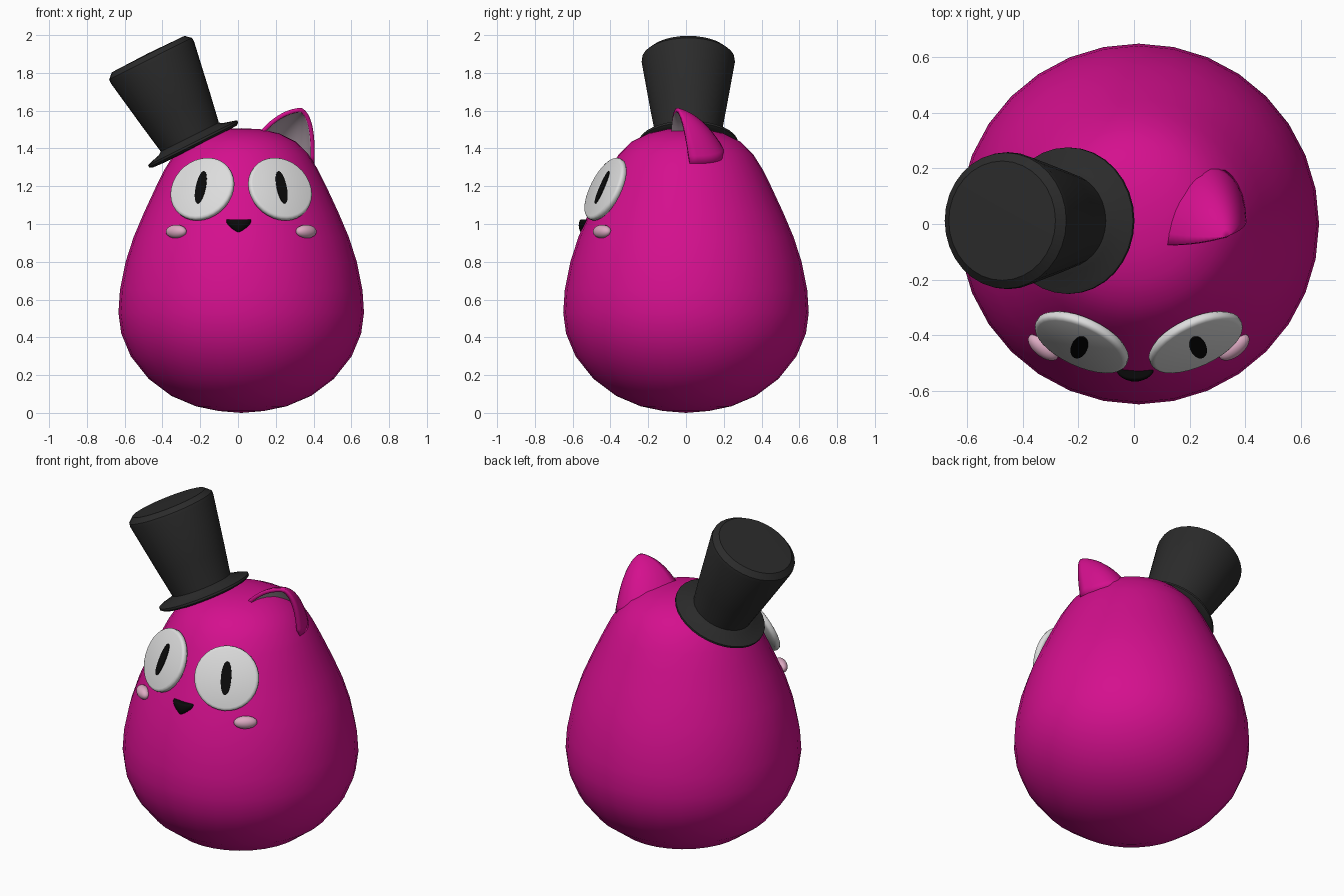
import bpy, bmesh, math
from mathutils import Vector, Matrix

if "Cube" in bpy.data.objects:
    bpy.data.objects.remove(bpy.data.objects["Cube"])

MID = 0.017  # the body's own axis in x


def material(name, rgb, rough=0.6):
    m = bpy.data.materials.new(name)
    m.use_nodes = True
    m.diffuse_color = (*rgb, 1)
    node = m.node_tree.nodes["Principled BSDF"]
    node.inputs["Base Color"].default_value = (*rgb, 1)
    node.inputs["Roughness"].default_value = rough
    return m


PINK = material("hot pink", (0.66, 0.005, 0.27))
CHARCOAL = material("charcoal", (0.024, 0.024, 0.024))
WHITE = material("eye white", (0.72, 0.72, 0.72))
BLACK = material("black", (0.003, 0.003, 0.003))
BLUSH = material("blush pink", (0.72, 0.4, 0.54))
INNER = material("inner ear grey", (0.5, 0.4, 0.46))


def finish(name, bm, mats, matrix=Matrix(), angle=40):
    bmesh.ops.recalc_face_normals(bm, faces=bm.faces)
    mesh = bpy.data.meshes.new(name)
    bm.to_mesh(mesh)
    bm.free()
    for m in mats:
        mesh.materials.append(m)
    ob = bpy.data.objects.new(name, mesh)
    bpy.context.collection.objects.link(ob)
    ob.matrix_world = matrix
    bpy.ops.object.select_all(action='DESELECT')
    ob.select_set(True)
    bpy.context.view_layer.objects.active = ob
    bpy.ops.object.shade_smooth_by_angle(angle=math.radians(angle))
    return ob


def lathe(name, profile, mat, matrix, angle=40, steps=32):
    bm = bmesh.new()
    verts = [bm.verts.new((r, 0, z)) for r, z in profile]
    edges = [bm.edges.new(p) for p in zip(verts, verts[1:])]
    bmesh.ops.spin(bm, geom=verts + edges, cent=(0, 0, 0), axis=(0, 0, 1),
                   angle=math.tau, steps=steps, use_duplicate=False)
    bmesh.ops.remove_doubles(bm, verts=bm.verts, dist=0.0005)
    return finish(name, bm, [mat], matrix, angle)


def facing(location, normal):
    """Frame whose z points along normal and whose y points up."""
    n = Vector(normal).normalized()
    x = Vector((0, 0, 1)).cross(n).normalized()
    rot = Matrix((x, n.cross(x), n)).transposed()
    return Matrix.Translation(location) @ rot.to_4x4()


def ellipsoid(name, size, mat, matrix, shape=None):
    bm = bmesh.new()
    bmesh.ops.create_uvsphere(bm, u_segments=24, v_segments=14, radius=1)
    for v in bm.verts:
        if shape:
            shape(v.co)
        v.co = v.co * Vector(size)
    return finish(name, bm, [mat], matrix, 80)


# Body: pear-shaped
body = [(0, 0), (.12, .01), (.24, .035), (.37, .09), (.49, .18), (.585, .3),
        (.635, .42), (.65, .53), (.642, .65), (.612, .8), (.57, .93),
        (.515, 1.06), (.45, 1.2), (.405, 1.29), (.355, 1.37), (.29, 1.435),
        (.2, 1.48), (.1, 1.502), (0, 1.507)]
lathe("body", body, PINK, Matrix.Translation((MID, 0, 0)), 80)

# Top hat, tilted towards the right side
tilt = Matrix.Translation((-.237, .012, 1.424)) @ Matrix.Rotation(math.radians(-26.6), 4, 'Y')
crown = [(0, -.01), (.165, -.01), (.17, .03), (.2, .2), (.247, .485),
         (.245, .505), (.215, .532), (0, .536)]
brim = [(0, -.02), (.18, -.02), (.25, -.016), (.264, -.006), (.264, .006),
        (.25, .012), (.19, .028), (.165, .045), (0, .045)]
lathe("hat_crown", crown, CHARCOAL, tilt)
lathe("hat_brim", brim, CHARCOAL, tilt)

# Eyes, pupils and cheeks on both sides
for side, word in ((1, "left"), (-1, "right")):
    n = Vector((side * .38, -.82, .42)).normalized()
    centre = Vector((MID + side * .206, -.427, 1.185))
    disc = [(0, -.02), (.17, -.02), (.18, -.01), (.18, .006), (.175, .014),
            (.165, .018), (0, .02)]
    lathe(word + "_eye", disc, WHITE, facing(centre, n), 50)
    pupil = [(0, 0), (1, 0), (1, .005), (0, .005)]
    lathe(word + "_pupil", pupil, BLACK,
          facing(centre + n * .019, n) @ Matrix.Diagonal((.029, .094, 1, 1)))
    ellipsoid(word + "_cheek", (.065, .036, .034), BLUSH,
              facing((MID + side * .344, -.444, .96), (side * .62, -.78, .2)))


# Nose: rounded triangle, wide at the top
def taper(co):
    co.x *= 0.62 + 0.45 * co.z
    co.z = min(co.z, 0.6)


ellipsoid("nose", (.09, .04, .052), BLACK, Matrix.Translation((.004, -.528, .992)), taper)


# Ear: curved shell between two front edges and a bulging back
def bend(a, ctrl, b, t):
    return a * (1 - t) ** 2 + ctrl * 2 * t * (1 - t) + b * t * t


apex = Vector((.335, -.045, 1.615))
left_base, left_ctrl = Vector((.405, .02, 1.32)), Vector((.415, -.015, 1.58))
right_base, right_ctrl = Vector((.09, -.075, 1.46)), Vector((.21, -.08, 1.61))
back_base, back_ctrl = Vector((.24, .21, 1.38)), Vector((.29, .1, 1.58))
rows, cols = 12, 16
bm = bmesh.new()
grid = []
for i in range(rows + 1):
    t = i / rows
    a = bend(left_base, left_ctrl, apex, t)
    b = bend(right_base, right_ctrl, apex, t)
    c = bend(back_base, back_ctrl, apex, t)
    mid, half = (a + b) / 2, (a - b) / 2
    arc = [math.pi * j / cols for j in range(cols + 1)]
    grid.append([bm.verts.new(mid + half * math.cos(u) + (c - mid) * math.sin(u)) for u in arc])
for low, high in zip(grid, grid[1:]):
    for j in range(cols):
        bm.faces.new((low[j], low[j + 1], high[j + 1], high[j]))
bmesh.ops.remove_doubles(bm, verts=bm.verts, dist=0.0005)
ear = finish("left_ear", bm, [PINK, INNER], angle=60)
# Make the shell face outwards so the thickness grows into the ear
hollow = Vector((.27, 0, 1.46))
if sum((p.center - hollow).dot(p.normal) * p.area for p in ear.data.polygons) < 0:
    ear.data.flip_normals()
shell = ear.modifiers.new("thickness", 'SOLIDIFY')
shell.thickness = 0.022
shell.offset = -1
shell.material_offset = 1
shell.material_offset_rim = 0
